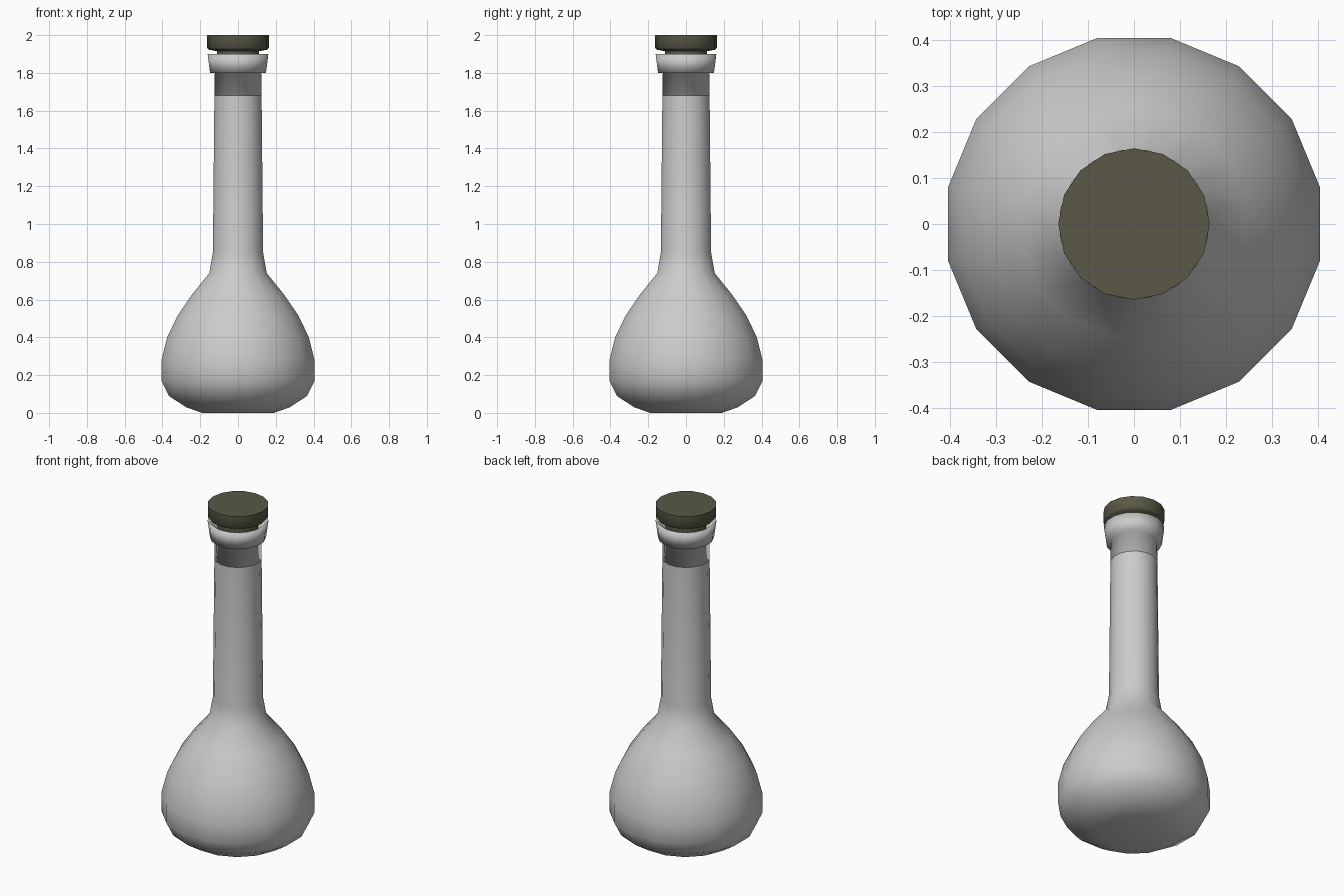
import bpy, bmesh, math

if "Cube" in bpy.data.objects:
    bpy.data.objects.remove(bpy.data.objects["Cube"])

SIDES = 16
HALF = math.pi / SIDES


def lathe(name, profile, turn=0.0, smooth=True, sharp_angle=None):
    """Revolve (radius, z) points around z; radius 0 makes a pole."""
    bm = bmesh.new()
    rings = []
    for r, z in profile:
        if r == 0:
            rings.append([bm.verts.new((0, 0, z))] * SIDES)
        else:
            rings.append([bm.verts.new((r * math.cos(turn + 2 * HALF * i),
                                        r * math.sin(turn + 2 * HALF * i), z))
                          for i in range(SIDES)])
    for a, b in zip(rings, rings[1:]):
        for i in range(SIDES):
            j = (i + 1) % SIDES
            corners = list(dict.fromkeys((a[i], a[j], b[j], b[i])))
            bm.faces.new(corners).smooth = smooth
    mesh = bpy.data.meshes.new(name)
    bm.to_mesh(mesh)
    bm.free()
    obj = bpy.data.objects.new(name, mesh)
    bpy.context.collection.objects.link(obj)
    if sharp_angle:
        bpy.context.view_layer.objects.active = obj
        obj.select_set(True)
        bpy.ops.object.shade_smooth_by_angle(angle=math.radians(sharp_angle))
        obj.select_set(False)
    return obj


# Widths below are read across the flats, so scale out to the corners
K = 1 / math.cos(HALF)


def corners(points):
    return [(r * K, z) for r, z in points]


# Bulb and long neck
lathe("flask_body", corners([
    (0, 0.005), (0.19, 0.0), (0.275, 0.03), (0.366, 0.09), (0.405, 0.17),
    (0.405, 0.28), (0.375, 0.40), (0.32, 0.515), (0.245, 0.625),
    (0.152, 0.74), (0.133, 0.85), (0.125, 1.68)]), HALF, sharp_angle=50)

# Joint band and flared mouth, softly shaded as one piece
lathe("flask_mouth", corners([
    (0.115, 1.68), (0.125, 1.68), (0.123, 1.80), (0.148, 1.80),
    (0.161, 1.90), (0.148, 1.90), (0.115, 1.81), (0.115, 1.68)]), HALF)

# Stopper: plug in the neck and wide cap
stopper = lathe("stopper", [
    (0, 1.69), (0.108, 1.69), (0.112, 1.915), (0.155, 1.923),
    (0.165, 1.935), (0.165, 2.0), (0, 2.0)], sharp_angle=60)
mat = bpy.data.materials.new("dark_olive")
mat.diffuse_color = (0.10, 0.098, 0.062, 1)
mat.use_nodes = True
mat.node_tree.nodes["Principled BSDF"].inputs["Base Color"].default_value = mat.diffuse_color
stopper.data.materials.append(mat)
